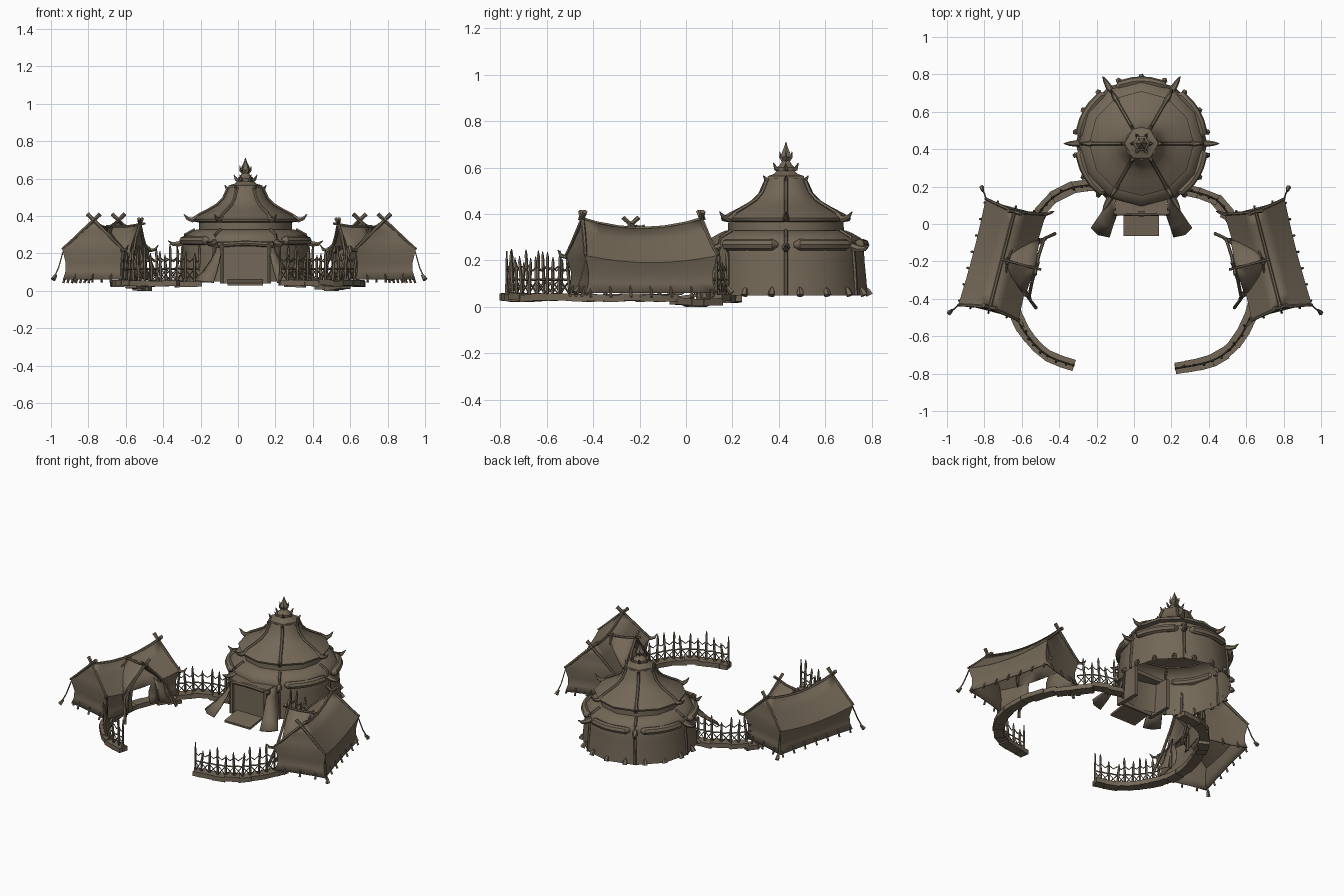
import bpy, bmesh, math, random
from mathutils import Vector as V

if "Cube" in bpy.data.objects:
    bpy.data.objects.remove(bpy.data.objects["Cube"])

random.seed(4)
mat = bpy.data.materials.new("weathered hide brown")
mat.diffuse_color = (0.172, 0.137, 0.095, 1)
mat.use_nodes = True
mat.node_tree.nodes["Principled BSDF"].inputs["Base Color"].default_value = mat.diffuse_color
CX, CY = 0.04, 0.43                       # centre of the round hall


def finish(bm, name, angle=40, thick=0):
    bmesh.ops.recalc_face_normals(bm, faces=bm.faces)
    me = bpy.data.meshes.new(name)
    bm.to_mesh(me)
    bm.free()
    ob = bpy.data.objects.new(name, me)
    bpy.context.collection.objects.link(ob)
    me.materials.append(mat)
    if thick:
        m = ob.modifiers.new("thickness", 'SOLIDIFY')
        m.thickness = thick
        m.offset = 0
    bpy.context.view_layer.objects.active = ob
    bpy.ops.object.select_all(action='DESELECT')
    ob.select_set(True)
    bpy.ops.object.shade_smooth_by_angle(angle=math.radians(angle))
    return ob


def tube(bm, pts, radii, n=6):
    pts = [V(p) for p in pts]
    if not isinstance(radii, (list, tuple)):
        radii = [radii] * len(pts)
    rings = []
    for i, p in enumerate(pts):
        t = (pts[min(i + 1, len(pts) - 1)] - pts[max(i - 1, 0)]).normalized()
        ref = V((0, 0, 1)) if abs(t.z) < 0.95 else V((1, 0, 0))
        a = t.cross(ref).normalized()
        b = t.cross(a)
        rings.append([bm.verts.new(p + (a * math.cos(k * math.tau / n) + b * math.sin(k * math.tau / n)) * radii[i])
                      for k in range(n)])
    for r, s in zip(rings, rings[1:]):
        for k in range(n):
            bm.faces.new((r[k], r[(k + 1) % n], s[(k + 1) % n], s[k]))
    bm.faces.new(rings[0])
    bm.faces.new(rings[-1])


def beam(bm, a, b, w, h):
    a, b = V(a), V(b)
    t = (b - a).normalized()
    s = t.cross(V((0, 0, 1))).normalized() * w / 2
    u = s.cross(t).normalized() * h / 2
    q = [[bm.verts.new(p + i * s + j * u) for i, j in ((-1, -1), (1, -1), (1, 1), (-1, 1))] for p in (a, b)]
    for k in range(4):
        bm.faces.new((q[0][k], q[0][(k + 1) % 4], q[1][(k + 1) % 4], q[1][k]))
    bm.faces.new(q[0])
    bm.faces.new(q[1])


def loft(bm, rows, closed=False, skip=None):
    vs = [[bm.verts.new(p) for p in r] for r in rows]
    n = len(vs[0])
    for i in range(len(vs) - 1):
        for k in range(n if closed else n - 1):
            if not (skip and skip(i, k)):
                bm.faces.new((vs[i][k], vs[i][(k + 1) % n], vs[i + 1][(k + 1) % n], vs[i + 1][k]))
    return vs


def pol(deg, r, z):
    a = math.radians(deg)
    return V((CX + r * math.cos(a), CY + r * math.sin(a), z))


def lathe(bm, prof, n):
    vs = loft(bm, [[pol(k * 360 / n, r, z) for k in range(n)] for r, z in prof], True)
    bm.faces.new(vs[-1])


# ---- round hall: lower wall with skirt roof, upper bell roof, crown ----
bm = bmesh.new()
lathe(bm, [(.352, .05), (.346, .12), (.338, .2), (.335, .27), (.325, .295), (.285, .318), (.26, .328)], 12)
finish(bm, "hall_wall")
bm = bmesh.new()
lathe(bm, [(.25, .32), (.248, .365), (.275, .37), (.28, .383), (.245, .405), (.2, .428), (.15, .457),
           (.118, .49), (.1, .53), (.088, .555)], 12)
finish(bm, "hall_bell_roof")
bm = bmesh.new()
lathe(bm, [(.075, .545), (.092, .552), (.09, .563), (.06, .572), (.045, .585), (.045, .6), (.03, .612),
           (.018, .63), (.03, .645), (.022, .66), (.008, .69), (.002, .71)], 6)
for k in range(6):
    tube(bm, [pol(60 * k, .03, .59), pol(60 * k, .05, .595), pol(60 * k, .062, .62)], [.011, .009, .002], 5)
    tube(bm, [pol(60 * k, .015, .63), pol(60 * k, .028, .645), pol(60 * k, .03, .67)], [.007, .006, .001], 4)
finish(bm, "crown_finial")

# ---- ribs and horns on six sides ----
bm = bmesh.new()
for k in range(6):
    d = 60 * k
    tube(bm, [pol(d, r, z) for r, z in ((.348, .05), (.343, .15), (.335, .24), (.322, .3), (.27, .328))], .009)
    tube(bm, [pol(d, r, z) for r, z in ((.278, .387), (.245, .409), (.2, .432), (.15, .461), (.118, .494), (.092, .553))], .009)
    tube(bm, [pol(d, r, z) for r, z in ((.32, .262), (.36, .25), (.39, .25), (.415, .268))], [.018, .016, .011, .002])
    tube(bm, [pol(d, r, z) for r, z in ((.25, .39), (.285, .378), (.31, .387), (.33, .41))], [.016, .015, .01, .002])
    tube(bm, [pol(d, r, z) for r, z in ((.08, .545), (.1, .548), (.112, .565))], [.01, .009, .002], 5)
finish(bm, "hall_ribs_and_horns")

# ---- rolled hides under the skirt roof and base pegs ----
bm = bmesh.new()
for k in range(6):
    if k != 4:
        arc = [pol(60 * k + 30 + o, .335 if abs(o) < 22 else .322, .268) for o in (-23, -20, -8, 0, 8, 20, 23)]
        tube(bm, arc, [.014, .024, .024, .024, .024, .024, .014], 8)
finish(bm, "rolled_hides")
bm = bmesh.new()
for k in range(18):
    d = 20 * k + 10
    if not 235 < d < 305:
        tube(bm, [pol(d, .34, .085), pol(d, .35, .07), pol(d, .36, .05)], [.004, .013, .016], 5)
finish(bm, "hall_base_pegs")

# ---- entrance porch, door, ramp and tied-back flaps ----
bm = bmesh.new()
for x in (-.085, .165):
    beam(bm, (x, .065, .14), (x, .22, .14), .025, .2)
    tube(bm, [(x, .055, .04), (x, .055, .255)], .013)
beam(bm, (-.1, .11, .25), (.18, .11, .25), .11, .025)
tube(bm, [(-.11, .06, .245), (.04, .055, .255), (.19, .06, .245)], .014, 8)
finish(bm, "porch_frame")
bm = bmesh.new()
beam(bm, (-.08, .075, .14), (.16, .075, .14), .012, .2)
finish(bm, "door_panel")
bm = bmesh.new()
beam(bm, (.038, .08, .055), (.038, -.062, .035), .19, .014)
finish(bm, "entrance_ramp")
bm = bmesh.new()
for s in (-1, 1):
    rows = []
    for t in (0, .25, .5, .75, 1):
        c = t * t * .6 + t * .4
        a = V((CX + s * (.125 + .045 * c), .07 - .14 * c, .255 - .21 * t))
        b = V((CX + s * (.14 + .13 * c), .17 - .19 * c, .265 - .21 * t))
        rows.append([a, a.lerp(b, .5) + V((s * .012, -.012, 0)), b])
    loft(bm, rows)
finish(bm, "door_flaps", 60, .008)

# ---- side tents (u along ridge, v towards the courtyard) ----
D, N = V((-.25, .968, 0)), V((-.968, -.25, 0))
RINGS = [(.162, .288, .06, .0), (.15, .275, .1, .005), (.15, .274, .14, .01), (.164, .291, .19, .03), (.12, .28, .232, .03),
         (.06, .27, .285, .035), (.008, .262, .335, .04)]

for side, s, cx in (("left", -1, .705), ("right", 1, .717)):
    C = V((cx, -.19, 0))

    def P(u, v, z):
        p = C + D * u + N * v
        return V((s * p.x, p.y, z))

    def ring(hw, hl, z, lift):
        us = [i / 4 - 1 for i in range(9)]
        loop = [(u, 1) for u in us] + [(1, .4), (1, -.4)] + [(-u, -1) for u in us] + [(-1, -.4), (-1, .4)]
        return [P(u * hl * (1 - .04 * (1 - w * w)), w * hw * (1 - .05 * (1 - u * u)), z + lift * u * u) for u, w in loop]

    # canvas shell, doorway left open on the courtyard side
    bm = bmesh.new()
    loft(bm, [ring(*r) for r in RINGS], True, lambda i, k: i < 3 and k in (3, 4))
    finish(bm, side + "_tent_canvas", 40, .006)

    # arched awning over the doorway with spread curtains
    bm = bmesh.new()
    rows = []
    for v, h, w in ((.02, .338, .05), (.08, .338, .1), (.135, .34, .14), (.18, .345, .16)):
        low = .27 - .55 * (v - .02)
        rows.append([P(x * w, v - .012 * abs(x), low + (h - low) * y)
                     for x, y in ((-1, 0), (-.75, .38), (-.4, .7), (0, 1), (.4, .7), (.75, .38), (1, 0))])
    loft(bm, rows)
    for e in (-1, 1):
        loft(bm, [[P(e * .16, .17, .185), P(e * .12, .165, .2), P(e * .09, .16, .24)],
                  [P(e * .165, .185, .11), P(e * .14, .175, .12), P(e * .12, .165, .13)],
                  [P(e * .19, .215, .055), P(e * .16, .2, .06), P(e * .13, .17, .06)]])
    finish(bm, side + "_tent_awning", 40, .006)

    # ridge, gable and awning poles
    bm = bmesh.new()
    tube(bm, [P(u, 0, .337 + .04 * (u / .262) ** 2) for u in (-.28, -.2, -.1, 0, .1, .2, .28)], .009)
    tube(bm, [P(0, 0, .345), P(0, .12, .345), P(0, .215, .36)], .007)
    for e in (-1, 1):
        for w in (-1, 1):
            tube(bm, [P(e * .294, w * .168, .222), P(e * .284, w * .12, .265), P(e * .274, w * .06, .322),
                      P(e * .265, 0, .377), P(e * .262, -w * .035, .41)], [.007, .008, .009, .01, .012])
        tube(bm, [P(e * .205, .24, .035), P(e * .165, .19, .185), P(e * .07, .184, .285), P(0, .187, .355),
                  P(-e * .035, .19, .385)], [.009, .009, .009, .009, .01])
        tube(bm, [P(e * .14, .04, .255), P(e * .12, .04, .275), P(-e * .02, .03, .35)], .006)
        tube(bm, [P(e * .12, .16, .05), P(e * .12, .16, .21)], .008)
    finish(bm, side + "_tent_poles")

    # guy ropes, stakes and hem pegs
    bm = bmesh.new()
    for e in (-1, 1):
        tube(bm, [P(e * .29, -.163, .21), P(e * .318, -.18, .125), P(e * .338, -.198, .075)], .004, 4)
        tube(bm, [P(e * .33, -.192, .085), P(e * .348, -.203, .06)], [.008, .014], 5)
        tube(bm, [P(e * .29, .16, .215), P(e * .31, .19, .22), P(e * .32, .205, .245)], [.01, .009, .002], 5)
        for w in (-.1, 0, .1):
            tube(bm, [P(e * .28, w, .09), P(e * .294, w, .045)], [.004, .007], 5)
    for i in range(7):
        u = -.27 + .09 * i
        tube(bm, [P(u, -.15, .09), P(u, -.168, .042)], [.004, .007], 5)
    finish(bm, side + "_tent_stakes")

# ---- curved timber kerb and fence on both sides ----
PATHS = {
    "left": [(-.2, .21), (-.33, .195), (-.43, .145), (-.5, .07), (-.57, -.05), (-.63, -.2), (-.65, -.35),
             (-.625, -.5), (-.56, -.61), (-.46, -.705), (-.325, -.755)],
    "right": [(.26, .185), (.35, .165), (.44, .13), (.5, .06), (.57, -.05), (.63, -.2), (.65, -.35),
              (.62, -.5), (.54, -.64), (.42, -.73), (.225, -.772)]}


def resample(path, step):
    out, pts = [], [V((x, y, 0)) for x, y in path]
    for i in range(len(pts) - 1):
        a, b, c, d = (pts[min(max(i + j, 0), len(pts) - 1)] for j in (-1, 0, 1, 2))
        n = max(1, round((c - b).length / step))
        for k in range(n):
            t = k / n
            out.append(.5 * (2 * b + (c - a) * t + (2 * a - 5 * b + 4 * c - d) * t * t + (3 * b - a - 3 * c + d) * t ** 3))
    return out + [pts[-1]]


up = lambda p, z: V((p.x, p.y, z))
for side, path in PATHS.items():
    bm = bmesh.new()
    pts = resample(path, .075)
    for i, (a, b) in enumerate(zip(pts, pts[1:])):
        o = (b - a) * .08
        z = .04 + random.uniform(-.004, .004) - (.018 if abs(a.y - .07) < .06 else 0)
        beam(bm, up(a - o, z), up(b + o, z + random.uniform(-.005, .005)), random.uniform(.058, .07), .03)
    finish(bm, side + "_timber_kerb")

    bm = bmesh.new()
    posts = resample(path, .05)
    for a, b in zip(posts, posts[1:]):
        if -.46 < a.y < .06:                # the tent interrupts the fence
            continue
        top = random.uniform(.19, .25)
        lean = V((random.uniform(-.012, .012), random.uniform(-.012, .012), 0))
        tube(bm, [up(a, .03), up(a + lean * .5, .13), up(a + lean, top - .025), up(a + lean, top)], [.007, .008, .007, .002], 5)
        tube(bm, [up(a, .175), up(a.lerp(b, .5), .155), up(b, .175)], .0035, 4)
        tube(bm, [up(a, .115), up(b, .12)], .005, 4)
        tube(bm, [up(a, .055), up(b, .115)], .0028, 4)
        tube(bm, [up(a, .115), up(b, .055)], .0028, 4)
    tube(bm, [up(posts[-1], .03), up(posts[-1], .24)], [.009, .004], 5)
    finish(bm, side + "_fence")

# shallow foundation stones that touch the ground
bm = bmesh.new()
for x, y in ((-.5, .07), (.5, .06)):
    beam(bm, (x - .03, y, .01), (x + .03, y - .03, .01), .05, .02)
finish(bm, "foundation_stones")
